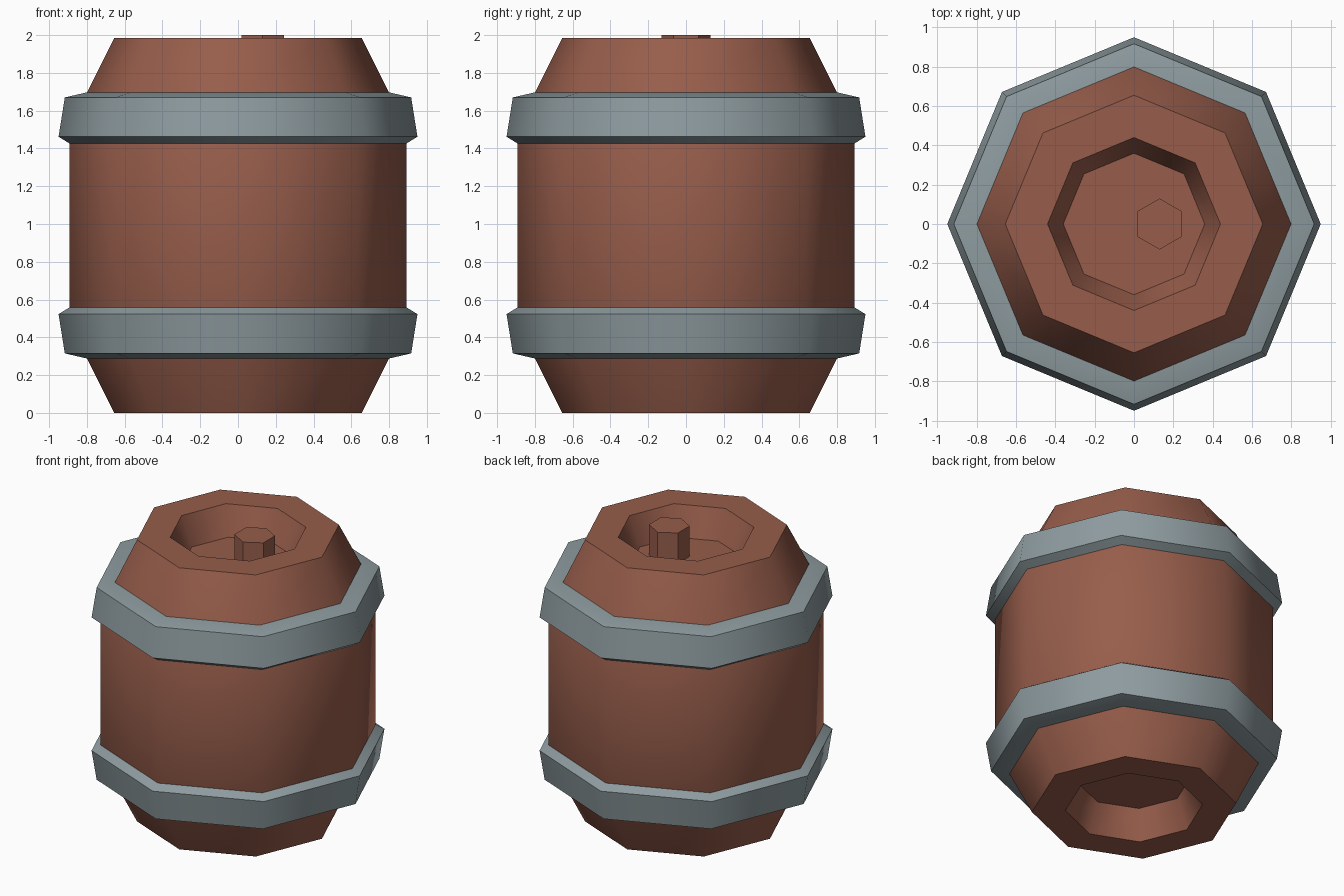
import bpy, bmesh, math

if "Cube" in bpy.data.objects:
    bpy.data.objects.remove(bpy.data.objects["Cube"])

H = 1.985  # barrel height without the peg


def material(name, rgb):
    m = bpy.data.materials.new(name)
    m.diffuse_color = (*rgb, 1)
    m.use_nodes = True
    m.node_tree.nodes["Principled BSDF"].inputs["Base Color"].default_value = m.diffuse_color
    return m


wood = material("brown_wood", (0.31, 0.11, 0.070))
metal = material("grey_metal", (0.27, 0.33, 0.35))


def lathe(name, profile, mat, sides=8, closed=False, centre=(0, 0), turn=0.0):
    """Spin an (r, z) profile, listed bottom to top on the outside, into a faceted solid."""
    bm = bmesh.new()
    rings = []
    for r, z in profile:
        rings.append([bm.verts.new((centre[0] + r * math.cos(turn + math.tau * i / sides),
                                    centre[1] + r * math.sin(turn + math.tau * i / sides), z))
                      for i in range(sides)])
    pairs = list(zip(rings, rings[1:]))
    if closed:
        pairs.append((rings[-1], rings[0]))
    else:
        bm.faces.new(rings[0][::-1])
        bm.faces.new(rings[-1])
    for a, b in pairs:
        for i in range(sides):
            j = (i + 1) % sides
            bm.faces.new((a[i], a[j], b[j], b[i]))
    bmesh.ops.recalc_face_normals(bm, faces=bm.faces)
    mesh = bpy.data.meshes.new(name)
    bm.to_mesh(mesh)
    bm.free()
    mesh.materials.append(mat)
    ob = bpy.data.objects.new(name, mesh)
    bpy.context.collection.objects.link(ob)
    bpy.ops.object.select_all(action='DESELECT')
    ob.select_set(True)
    bpy.context.view_layer.objects.active = ob
    bpy.ops.object.shade_smooth_by_angle(angle=math.radians(45.5))
    return ob


def flip(profile):
    return [(r, H - z) for r, z in reversed(profile)]


# Barrel body: recessed base, sloped shoulder, straight wall, mirrored to the top
half = [(0.36, 0.20), (0.44, 0), (0.655, 0), (0.80, 0.29), (0.893, 0.54)]
lathe("barrel_body", half + flip(half), wood)

# Metal hoops
hoop = [(0.78, 0.29), (0.80, 0.288), (0.917, 0.315), (0.95, 0.523), (0.893, 0.558), (0.86, 0.55)]
lathe("lower_hoop", hoop, metal, closed=True)
lathe("upper_hoop", flip(hoop), metal, closed=True)

# Six-sided peg standing in the top recess
lathe("top_peg", [(0.13, 1.77), (0.13, 2.0)], wood, sides=6, centre=(0.13, 0), turn=math.pi / 2)
